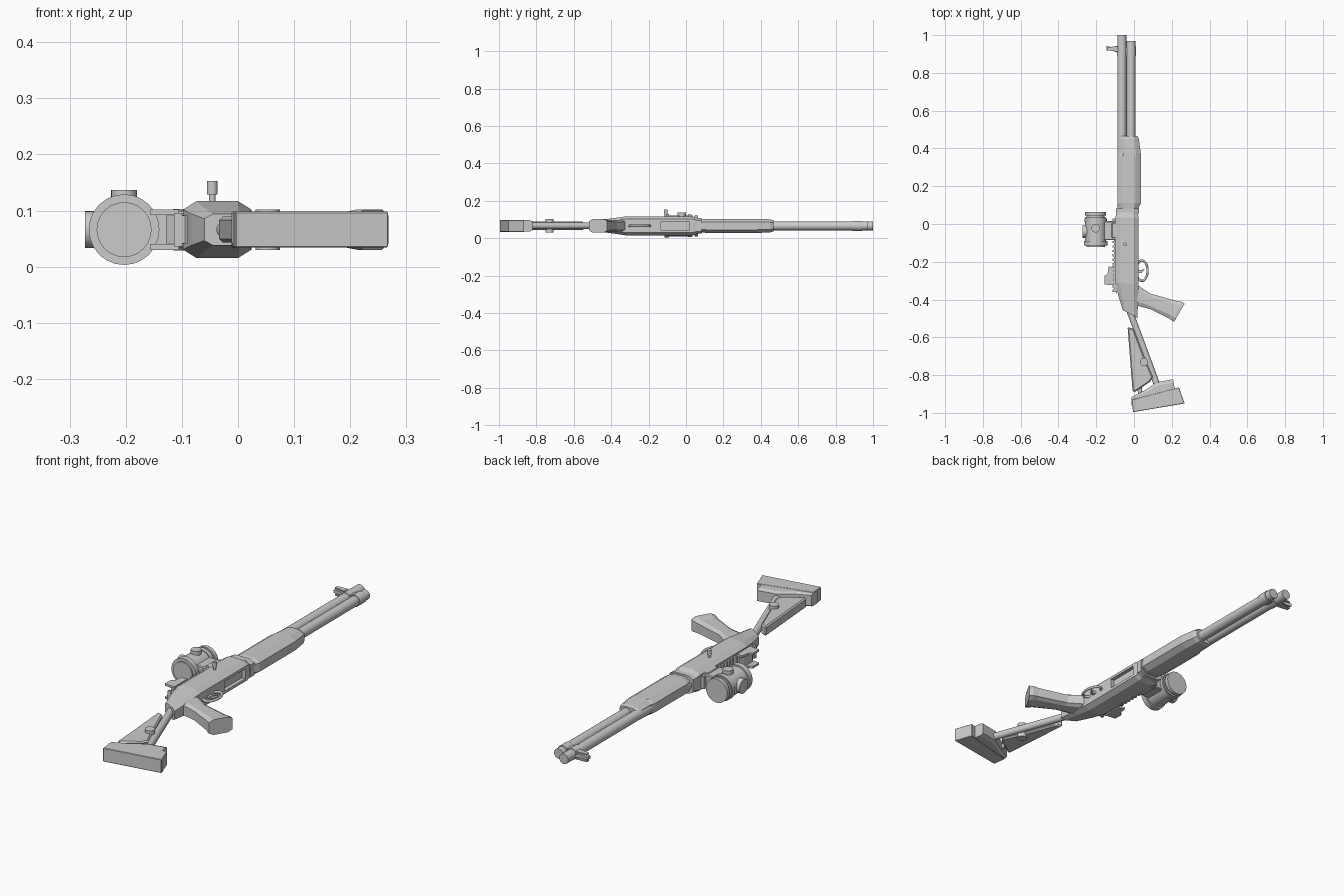
import bpy, bmesh, math
from mathutils import Vector

cube = bpy.data.objects.get("Cube")
if cube:
    bpy.data.objects.remove(cube, do_unlink=True)

MID = 0.066  # height of the symmetry plane


def finish(name, bm, bevel=0.0, smooth=False):
    bmesh.ops.recalc_face_normals(bm, faces=bm.faces)
    mesh = bpy.data.meshes.new(name)
    bm.to_mesh(mesh)
    bm.free()
    obj = bpy.data.objects.new(name, mesh)
    bpy.context.collection.objects.link(obj)
    if bevel:
        mod = obj.modifiers.new("edge_bevel", 'BEVEL')
        mod.width, mod.segments = bevel, 1
    if smooth:
        bpy.ops.object.select_all(action='DESELECT')
        obj.select_set(True)
        bpy.context.view_layer.objects.active = obj
        bpy.ops.object.shade_smooth_by_angle(angle=math.radians(35))
    return obj


def prism(name, outline, half, z=MID, bevel=0.0):
    """Extrude a flat x-y outline symmetrically about height z."""
    bm = bmesh.new()
    base = bm.faces.new([bm.verts.new((x, y, z - half)) for x, y in outline])
    new = bmesh.ops.extrude_face_region(bm, geom=[base])["geom"]
    verts = [v for v in new if isinstance(v, bmesh.types.BMVert)]
    bmesh.ops.translate(bm, verts=verts, vec=(0, 0, 2 * half))
    return finish(name, bm, bevel)


def box(name, x0, x1, y0, y1, half, z=MID, bevel=0.0):
    return prism(name, [(x0, y0), (x1, y0), (x1, y1), (x0, y1)], half, z, bevel)


def loft(name, sections, chamfer=0.2, side=0.7):
    """Join eight-sided sections, each given as (edge point, edge point, half height)."""
    bm = bmesh.new()
    rings = []
    for p, q, h in sections:
        p, q = Vector(p), Vector(q)
        spots = [(0, -side), (chamfer, -1), (1 - chamfer, -1), (1, -side),
                 (1, side), (1 - chamfer, 1), (chamfer, 1), (0, side)]
        rings.append([bm.verts.new((*p.lerp(q, t), MID + s * h)) for t, s in spots])
    for a, b in zip(rings, rings[1:]):
        for i in range(8):
            j = (i + 1) % 8
            bm.faces.new((a[i], a[j], b[j], b[i]))
    bm.faces.new(rings[0])
    bm.faces.new(rings[-1])
    return finish(name, bm)


def rod(name, a, b, r, sides=24):
    a, b = Vector(a), Vector(b)
    d = b - a
    bm = bmesh.new()
    bmesh.ops.create_cone(bm, cap_ends=True, segments=sides, radius1=r, radius2=r, depth=d.length)
    bm.transform(d.to_track_quat('Z', 'Y').to_matrix().to_4x4())
    bmesh.ops.translate(bm, verts=bm.verts, vec=(a + b) / 2)
    return finish(name, bm, smooth=True)


def y_rod(name, x, y0, y1, r):
    return rod(name, (x, y0, MID), (x, y1, MID), r)


# Barrel, magazine tube and the clamp with its front sight
y_rod("barrel", -0.064, 0.03, 1.0, 0.0235)
y_rod("magazine_tube", -0.016, 0.03, 0.97, 0.0235)
y_rod("barrel_band", -0.064, 0.89, 0.94, 0.026)
y_rod("magazine_band", -0.016, 0.89, 0.94, 0.027)
box("clamp_bridge", -0.06, -0.02, 0.895, 0.935, 0.018)
prism("front_sight_post", [(-0.08, 0.905), (-0.08, 0.945), (-0.115, 0.937),
                           (-0.145, 0.942), (-0.145, 0.918), (-0.115, 0.917)], 0.007)
for s in (-1, 1):
    prism("front_sight_ear", [(-0.085, 0.912), (-0.085, 0.94), (-0.14, 0.937), (-0.14, 0.92)],
          0.003, MID + s * 0.016)

# Fore-end
loft("fore_end", [((-0.078, 0.075), (0.02, 0.075), 0.033), ((-0.087, 0.11), (0.036, 0.11), 0.038),
                  ((-0.087, 0.36), (0.036, 0.36), 0.038), ((-0.08, 0.375), (0.036, 0.375), 0.038),
                  ((-0.078, 0.45), (0.026, 0.45), 0.035), ((-0.072, 0.467), (0.018, 0.467), 0.03)],
     chamfer=0.22, side=0.55)

# Receiver with a loading port cut in its lower side
receiver = loft("receiver", [((-0.06, -0.455), (0.018, -0.497), 0.028),
                             ((-0.083, -0.38), (0.022, -0.4), 0.04),
                             ((-0.098, -0.31), (0.024, -0.32), 0.051),
                             ((-0.098, 0.035), (0.024, 0.035), 0.051),
                             ((-0.093, 0.06), (0.02, 0.06), 0.042)])
loft("receiver_collar", [((-0.095, 0.055), (0.027, 0.055), 0.042),
                         ((-0.095, 0.083), (0.027, 0.083), 0.042)])
port = box("loading_port_cutter", 0.006, 0.06, -0.135, 0.02, 0.023)
port.hide_render = True
port.hide_set(True)
cut = receiver.modifiers.new("loading_port", 'BOOLEAN')
cut.object, cut.operation, cut.solver = port, 'DIFFERENCE', 'EXACT'

# Charging handle
rod("handle_stem", (-0.046, -0.108, 0.11), (-0.046, -0.108, 0.135), 0.006)
rod("handle_knob", (-0.046, -0.108, 0.129), (-0.046, -0.108, 0.153), 0.0095)

# Toothed rail along the top of the receiver
box("rail_base", -0.106, -0.09, -0.36, 0.03, 0.025)
for i in range(17):
    y = -0.36 + i * 0.0235
    box("rail_tooth", -0.114, -0.1, y, y + 0.012, 0.03)

# Rear sight
prism("rear_sight_base", [(-0.09, -0.37), (-0.09, -0.225), (-0.118, -0.225),
                          (-0.128, -0.25), (-0.128, -0.31), (-0.112, -0.325)], 0.026)
for s in (-1, 1):
    prism("rear_sight_ear", [(-0.105, -0.325), (-0.105, -0.23), (-0.135, -0.225), (-0.14, -0.265),
                             (-0.157, -0.275), (-0.157, -0.32)], 0.005, MID + s * 0.031)

# Scope with mount, end rings and turrets
SX = -0.203
box("scope_mount", -0.16, -0.09, -0.085, 0.015, 0.033, bevel=0.004)
box("mount_clamp", -0.118, -0.085, -0.075, 0.005, 0.037, bevel=0.003)
for name, y0, y1, r in (("scope_body", -0.1, 0.035, 0.056), ("scope_front_neck", 0.03, 0.05, 0.048),
                        ("scope_front_ring", 0.045, 0.063, 0.056),
                        ("scope_body_ring", 0.01, 0.03, 0.06),
                        ("scope_rear_ring", -0.115, -0.09, 0.063),
                        ("scope_eyepiece", -0.122, -0.11, 0.049)):
    y_rod(name, SX, y0, y1, r)
rod("scope_top_turret", (SX, -0.022, MID), (SX, -0.022, 0.137), 0.023)
rod("scope_side_turret", (SX, -0.04, MID), (-0.273, -0.04, MID), 0.033)

# Trigger and its guard
curve = bpy.data.curves.new("trigger_guard", 'CURVE')
curve.dimensions = '3D'
curve.bevel_depth = 0.006
curve.bevel_resolution = 2
loop = curve.splines.new('POLY')
loop.points.add(31)
for i, pt in enumerate(loop.points):
    t = 2 * math.pi * i / 32
    pt.co = (0.042 + 0.03 * math.cos(t), -0.247 + 0.054 * math.sin(t), MID, 1)
loop.use_cyclic_u = True
bpy.context.collection.objects.link(bpy.data.objects.new("trigger_guard", curve))
prism("trigger", [(0.015, -0.26), (0.015, -0.24), (0.04, -0.245), (0.058, -0.235), (0.04, -0.26)], 0.006)

# Pistol grip
loft("pistol_grip", [((0.0, -0.43), (0.0, -0.315), 0.03), ((0.035, -0.437), (0.03, -0.33), 0.032),
                     ((0.09, -0.452), (0.085, -0.368), 0.03), ((0.185, -0.5), (0.225, -0.407), 0.032),
                     ((0.203, -0.513), (0.252, -0.412), 0.036), ((0.212, -0.518), (0.268, -0.422), 0.036)])

# Skeleton stock: struts, cheek rest and knob
rod("stock_strut", (-0.03, -0.44, MID), (0.125, -0.86, MID), 0.017)
rod("stock_lower_strut", (0.02, -0.8, MID), (0.035, -0.91, MID), 0.012)
prism("cheek_rest", [(-0.034, -0.545), (-0.002, -0.555), (0.06, -0.72), (0.1, -0.81),
                     (0.085, -0.835), (0.0, -0.892), (-0.008, -0.88)], 0.023, bevel=0.006)
rod("stock_knob", (0.053, -0.73, 0.03), (0.053, -0.73, 0.102), 0.022)

# Butt, with a full-width pad behind a tapered front
prism("butt_pad", [(-0.012, -0.93), (0.238, -0.865), (0.268, -0.95), (-0.005, -0.996)], 0.032, bevel=0.002)
loft("butt_front", [((-0.012, -0.96), (-0.012, -0.915), 0.03), ((0.05, -0.97), (0.05, -0.885), 0.031),
                    ((0.125, -0.955), (0.12, -0.838), 0.031), ((0.225, -0.93), (0.207, -0.822), 0.031)],
     chamfer=0.15, side=0.8)
